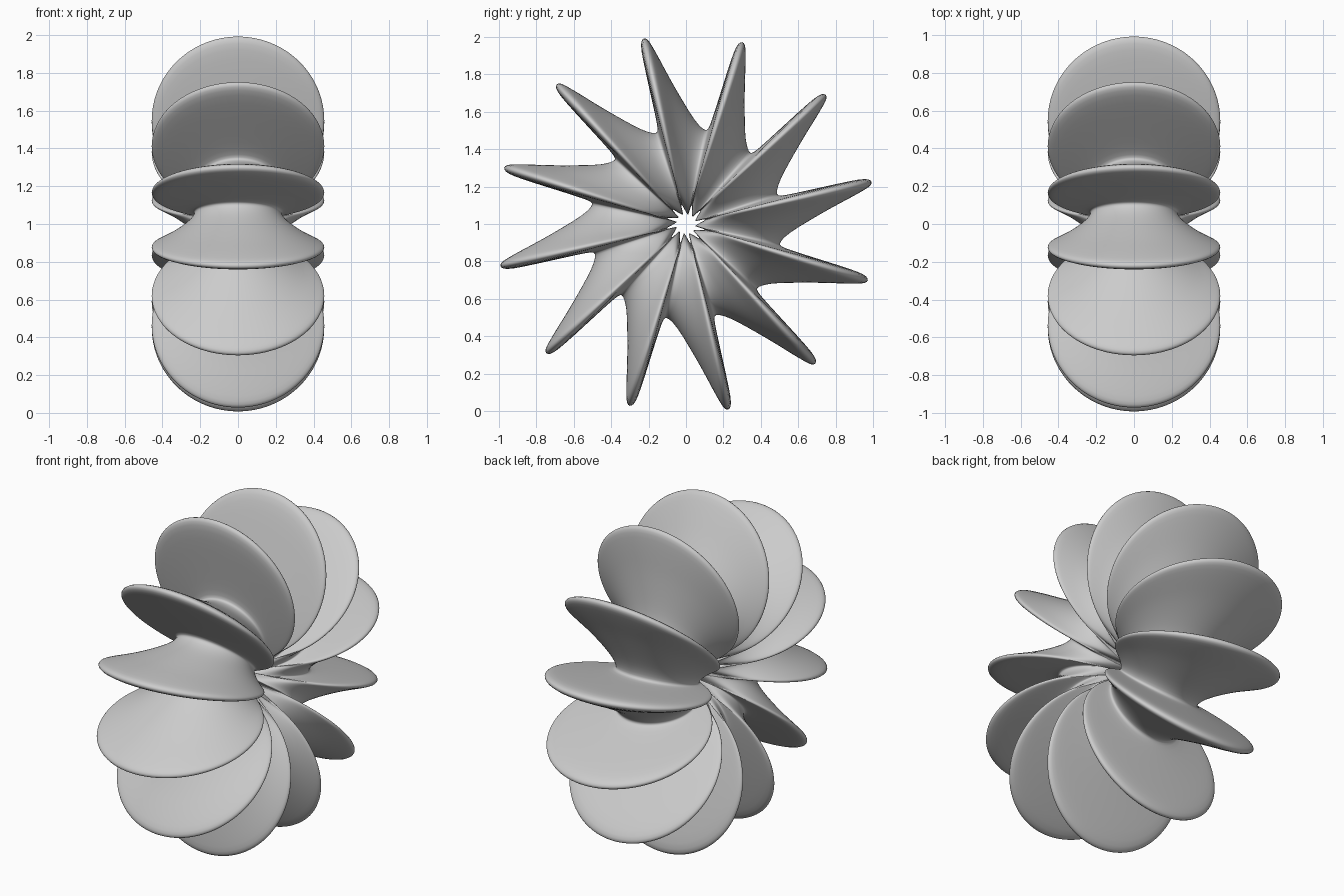
import bpy, bmesh
from math import sin, cos, pi, radians

if "Cube" in bpy.data.objects:
    bpy.data.objects.remove(bpy.data.objects["Cube"])

FINS = 12
SIDES = 48
TIP = 102.8           # angle of the first fin tip around the x axis
MAJOR, MINOR = 0.563, 0.46

# One fin: (degrees clockwise from the tip, scale of the ring about the hub)
FIN = [(0, 1), (1.1, .988), (1.9, .955), (4, .86), (6, .78), (9, .695),
       (12, .63), (16, .565), (20, .522), (24, .5), (25.8, .502),
       (26.7, .54), (27.4, .67), (27.9, .82), (28.3, .945), (29, .987)]

# Swept circular rings, each shrunk towards the hub, closed into a loop
bm = bmesh.new()
rings = []
for i in range(FINS):
    for u, k in FIN:
        a = radians(TIP - 360 / FINS * i - u)
        ring = []
        for j in range(SIDES):
            p = 2 * pi * j / SIDES
            r = k * (MAJOR + MINOR * cos(p))
            ring.append(bm.verts.new((k * MINOR * sin(p), r * cos(a), 1 + r * sin(a))))
        rings.append(ring)
for i, a in enumerate(rings):
    b = rings[(i + 1) % len(rings)]
    for j in range(SIDES):
        n = (j + 1) % SIDES
        bm.faces.new((a[j], a[n], b[n], b[j]))
bmesh.ops.recalc_face_normals(bm, faces=bm.faces)
for f in bm.faces:
    f.smooth = True

me = bpy.data.meshes.new("finned_ring")
bm.to_mesh(me)
bm.free()
ob = bpy.data.objects.new("finned_ring", me)
bpy.context.collection.objects.link(ob)

# Soften the fin rims
sub = ob.modifiers.new("smooth", 'SUBSURF')
sub.levels = sub.render_levels = 1
